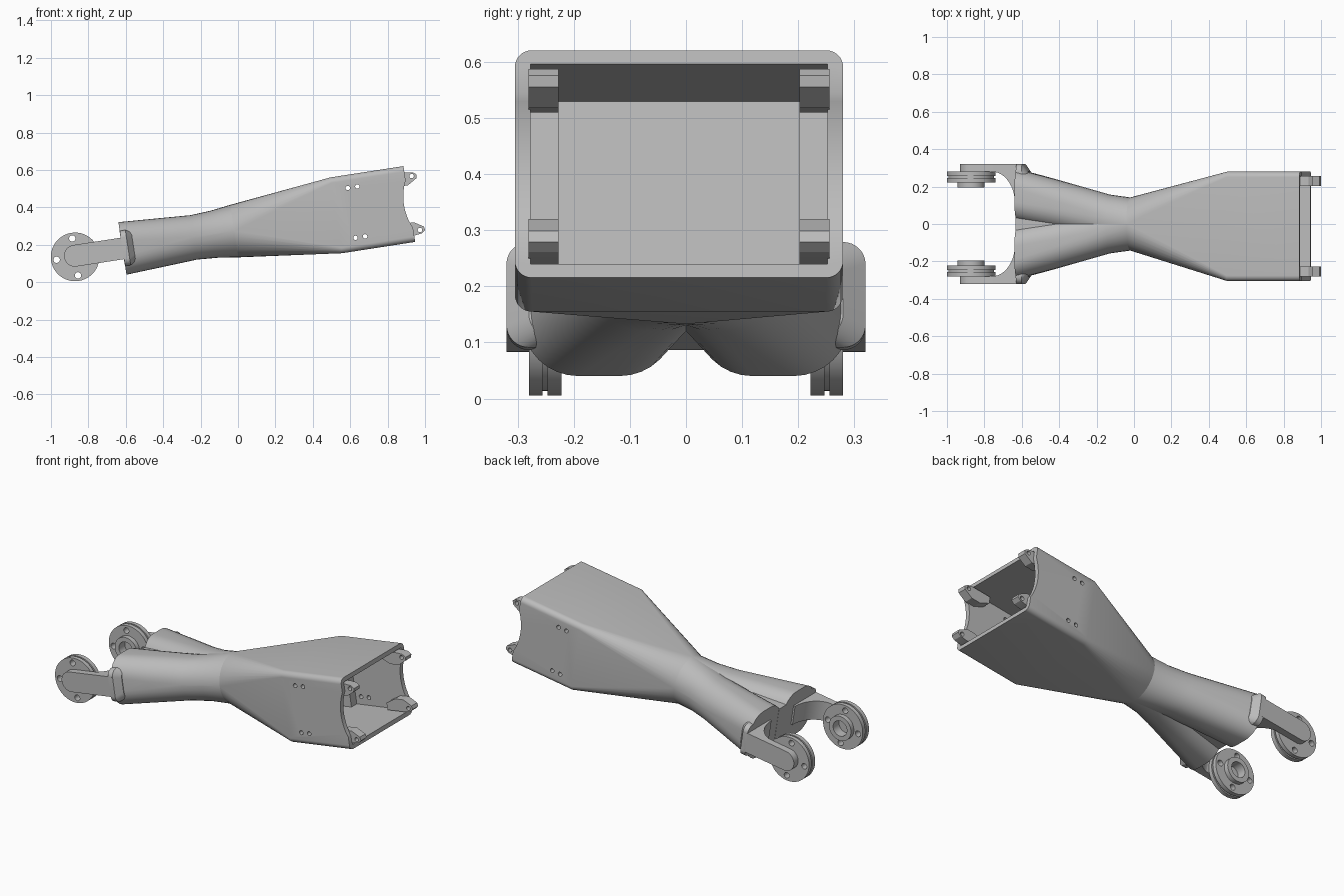
import bpy, bmesh, math
from mathutils import Matrix, Vector

cube = bpy.data.objects.get("Cube")
if cube:
    bpy.data.objects.remove(cube, do_unlink=True)

# One grey for the whole link
grey = bpy.data.materials.new("plain_grey")
grey.use_nodes = True
COLOUR = (0.5, 0.5, 0.5, 1)
grey.diffuse_color = COLOUR
grey.node_tree.nodes["Principled BSDF"].inputs["Base Color"].default_value = COLOUR

# Parts are modelled along a level axis from the neck, then tilted into place
TILT = Matrix.Translation((-0.02, 0, 0.273)) @ Matrix.Rotation(-math.radians(8.8), 4, 'Y')
BOX_Y = -0.0125


def finish(name, bm):
    bmesh.ops.remove_doubles(bm, verts=bm.verts, dist=0.0001)
    bmesh.ops.recalc_face_normals(bm, faces=bm.faces)
    mesh = bpy.data.meshes.new(name)
    bm.to_mesh(mesh)
    bm.free()
    mesh.materials.append(grey)
    obj = bpy.data.objects.new(name, mesh)
    bpy.context.collection.objects.link(obj)
    obj.matrix_world = TILT
    return obj


def loft(name, rings):
    """Skin a list of equal-length rings and cap both ends."""
    bm = bmesh.new()
    rows = [[bm.verts.new(p) for p in ring] for ring in rings]
    n = len(rows[0])
    for a, b in zip(rows, rows[1:]):
        for i in range(n):
            j = (i + 1) % n
            bm.faces.new((a[i], a[j], b[j], b[i]))
    bm.faces.new(rows[0])
    bm.faces.new(rows[-1])
    return finish(name, bm)


def section(u, yc, hy, hw, r, steps=8):
    """Rounded rectangle across the axis; a circle when r equals both halves."""
    pts = []
    for k, (sy, sw) in enumerate(((1, 1), (-1, 1), (-1, -1), (1, -1))):
        for i in range(steps + 1):
            a = math.pi / 2 * (k + i / steps)
            pts.append(Vector((u, yc + sy * (hy - r) + r * math.cos(a),
                               sw * (hw - r) + r * math.sin(a))))
    return pts


def prism(name, pts, axis, low, high):
    """Extrude a flat outline along y or w."""
    place = (lambda p, d: (p[0], d, p[1])) if axis == 'Y' else (lambda p, d: (p[0], p[1], d))
    return loft(name, [[place(p, d) for p in pts] for d in (low, high)])


def block(name, u, y, w):
    return prism(name, [(u[0], w[0]), (u[1], w[0]), (u[1], w[1]), (u[0], w[1])], 'Y', *y)


def disc(u, w, r, n=40):
    return [(u + r * math.cos(2 * math.pi * i / n), w + r * math.sin(2 * math.pi * i / n))
            for i in range(n)]


def cut(obj, cutters):
    for cutter in cutters:
        cutter.hide_render = True
        mod = obj.modifiers.new("cut", 'BOOLEAN')
        mod.operation, mod.solver, mod.object = 'DIFFERENCE', 'EXACT', cutter
        bpy.context.view_layer.objects.active = obj
        bpy.ops.object.modifier_apply(modifier=mod.name)
        bpy.data.objects.remove(cutter, do_unlink=True)


parts = []

# Round neck opening out into the hollow rectangular housing
neck = section(0, 0, 0.142, 0.142, 0.142)
housing = loft("housing", [neck] + [section(u, BOX_Y, 0.2925, 0.205, 0.03) for u in (0.552, 0.947)])
cutters = [block("cavity", (0.51, 1.2), (BOX_Y - 0.265, BOX_Y + 0.265), (-0.18, 0.18)),
           prism("side_scallop", disc(1.215, 0, 0.297, 96), 'Y', -0.5, 0.5)]
for u in (0.635, 0.687):
    for w in (-0.135, 0.135):
        cutters.append(prism("side_hole", disc(u, w, 0.012, 20), 'Y', -0.5, 0.5))
cut(housing, cutters)
parts.append(housing)

# Corner lugs and inner ribs of the housing
for side, side_name in ((1, "left"), (-1, "right")):
    y = sorted((BOX_Y + side * 0.215, BOX_Y + side * 0.268))
    parts.append(block(side_name + "_inner_rib", (0.5, 0.6), y, (-0.185, 0.185)))
    for up, up_name in ((1, "upper"), (-1, "lower")):
        outline = [(0.84, 0.17), (0.955, 0.17), (0.99, 0.165), (1.01, 0.15),
                   (1.005, 0.13), (0.955, 0.1), (0.9, 0.1), (0.84, 0.13)]
        lug = prism(f"{up_name}_{side_name}_lug", [(u, up * w) for u, w in outline], 'Y', *y)
        cut(lug, [prism("lug_hole", disc(0.982, up * 0.146, 0.012, 20), 'Y', -0.5, 0.5)])
        parts.append(lug)

# Web filling the valley between the two lobes
parts.append(block("centre_web", (-0.606, 0), (-0.035, 0.035), (-0.095, 0.095)))

for side, side_name in ((1, "left"), (-1, "right")):
    # Tapering lobe from the neck to the fork
    parts.append(loft(side_name + "_lobe", [
        neck,
        section(-0.11, side * 0.025, 0.132, 0.127, 0.125),
        section(-0.22, side * 0.06, 0.128, 0.12, 0.115),
        section(-0.41, side * 0.108, 0.133, 0.131, 0.11),
        section(-0.605, side * 0.155, 0.137, 0.142, 0.1)]))

    # Flared shoulder at the root of the arm
    parts.append(loft(side_name + "_shoulder", [
        section(-0.605, side * 0.25, 0.07, 0.095, 0.04),
        section(-0.575, side * 0.25, 0.07, 0.095, 0.04),
        section(-0.545, side * 0.23, 0.05, 0.08, 0.04)]))

    # Fork arm: a bar with a round end and a curved inner root
    bar = [(-0.862 + 0.058 * math.cos(a), 0.058 * math.sin(a))
           for a in (math.pi / 2 + math.pi * i / 16 for i in range(17))]
    bar += [(-0.58, -0.058), (-0.58, 0.058)]
    parts.append(prism(side_name + "_arm", bar, 'Y', *sorted((side * 0.278, side * 0.32))))
    curve = [(-0.74 + 0.125 * math.cos(a), side * (0.11 + 0.17 * math.sin(a)))
             for a in (math.pi / 2 * i / 14 for i in range(15))]
    curve += [(-0.74, side * 0.3), (-0.58, side * 0.3), (-0.58, side * 0.11)]
    parts.append(prism(side_name + "_arm_root", curve, 'W', -0.058, 0.058))

    # Pivot wheel: two flanges on a core with an inner boss
    profile = [(0.28, 0.13), (0.256, 0.13), (0.256, 0.122), (0.247, 0.122),
               (0.247, 0.13), (0.222, 0.13), (0.222, 0.072), (0.195, 0.072)]
    wheel = loft(side_name + "_pivot_wheel",
                 [[(u, side * y, w) for u, w in disc(-0.862, -0.006, r, 48)] for y, r in profile])
    holes = [prism("bore", disc(-0.862, -0.006, 0.045), 'Y', *sorted((side * 0.15, side * 0.25)))]
    for k in range(4):
        a = k * math.pi / 2
        holes.append(prism("bolt_hole", disc(-0.862 + 0.1 * math.cos(a),
                                             -0.006 + 0.1 * math.sin(a), 0.017, 20), 'Y', -0.5, 0.5))
    cut(wheel, holes)
    parts.append(wheel)

# Smooth the curved skins and keep the edges crisp
bpy.ops.object.select_all(action='DESELECT')
for part in parts:
    part.select_set(True)
bpy.context.view_layer.objects.active = parts[0]
bpy.ops.object.shade_smooth_by_angle(angle=math.radians(25))
